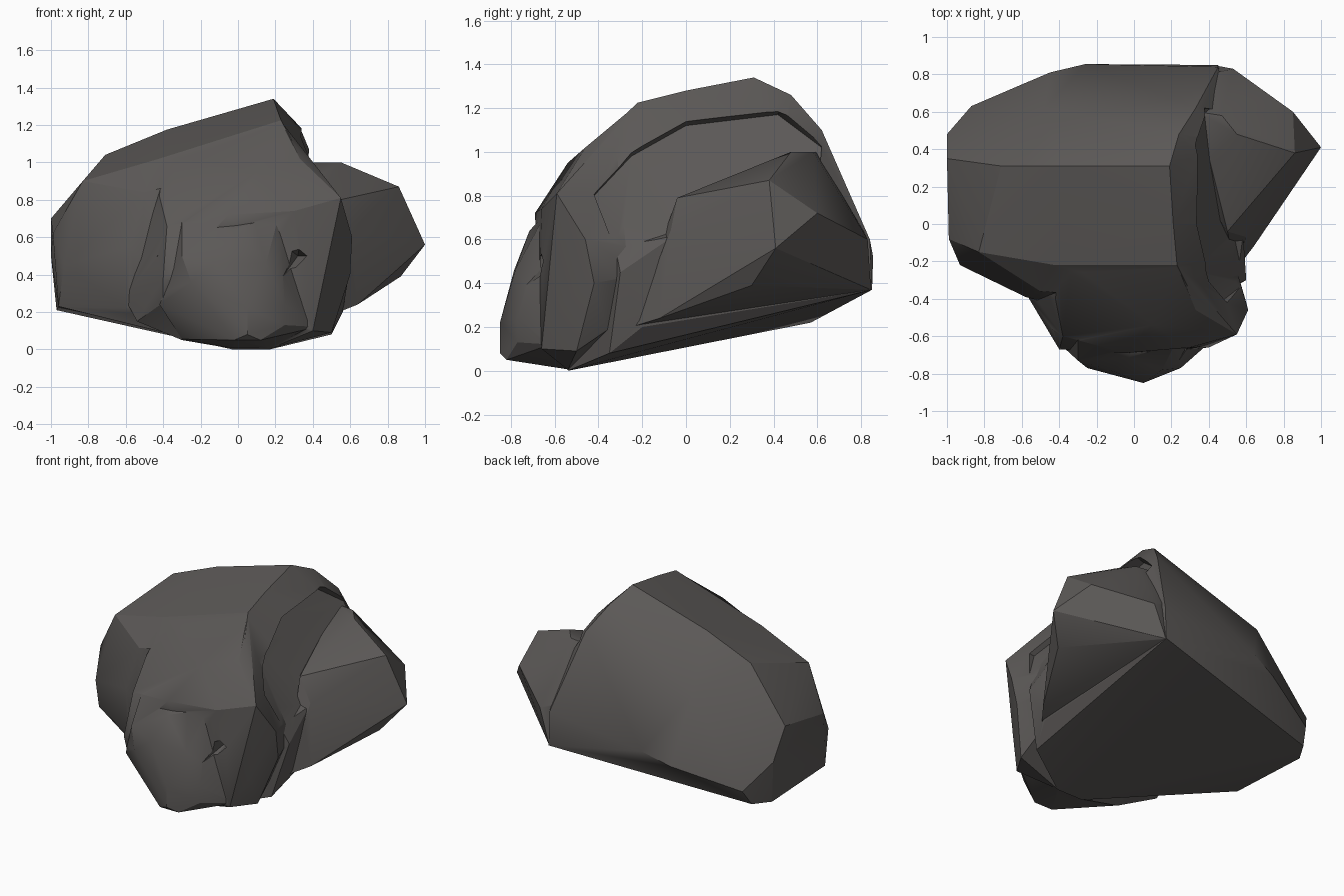
import bpy, bmesh, math

stone = bpy.data.materials.new("dark_grey_stone")
stone.diffuse_color = (0.105, 0.098, 0.094, 1)


def hull(name, pts):
    """Faceted chunk of stone: the convex hull of a few corner points."""
    bm = bmesh.new()
    for p in pts:
        bm.verts.new(p)
    bmesh.ops.convex_hull(bm, input=bm.verts)
    bmesh.ops.delete(bm, geom=[v for v in bm.verts if not v.link_faces], context='VERTS')
    bmesh.ops.recalc_face_normals(bm, faces=bm.faces)
    me = bpy.data.meshes.new(name)
    bm.to_mesh(me)
    bm.free()
    ob = bpy.data.objects.new(name, me)
    bpy.context.collection.objects.link(ob)
    me.materials.append(stone)
    return ob


def merge(target, other, op):
    """Apply a boolean and drop the helper object."""
    m = target.modifiers.new(op, 'BOOLEAN')
    m.operation, m.object, m.solver = op, other, 'EXACT'
    bpy.context.view_layer.objects.active = target
    bpy.ops.object.modifier_apply(modifier=m.name)
    bpy.data.objects.remove(other)


# main body: sloping ridge, rounded back, slanted underside
rock = hull("boulder", [
    (0.19, 0.31, 1.34), (-0.71, 0.31, 1.04), (0.21, 0.0, 1.28), (0.23, -0.22, 1.225),
    (-0.83, -0.15, 0.9), (-0.42, -0.22, 1.02), (-0.38, 0.31, 1.175), (0.33, -0.42, 1.04),
    (-0.5, -0.36, 0.84), (0.24, 0.48, 1.26), (0.33, 0.62, 1.1), (-0.48, 0.62, 0.88),
    (0.45, 0.84, 0.6), (-0.26, 0.855, 0.52), (-0.45, 0.81, 0.45), (0.45, 0.85, 0.37),
    (-0.87, 0.63, 0.32), (-1.0, 0.48, 0.5), (-1.0, 0.35, 0.7),
    (-0.99, -0.08, 0.62), (-0.93, -0.22, 0.45), (-0.96, -0.14, 0.23), (-0.97, 0.45, 0.21),
    (-0.9, 0.57, 0.22), (-0.55, 0.05, 0.125), (-0.03, -0.54, 0.0),
    (0.17, -0.54, 0.0), (0.5, -0.35, 0.08), (0.55, -0.04, 0.68), (0.55, 0.45, 0.96),
    (0.6, -0.3, 0.45), (0.56, -0.2, 0.2), (-0.6, -0.35, 0.22), (-0.58, -0.39, 0.55)])

# jutting front mass below the ridge
front = hull("front_mass", [
    (0.23, -0.22, 1.22), (-0.4, -0.22, 1.01), (0.33, -0.46, 1.02), (0.1, -0.54, 0.95),
    (-0.42, -0.4, 0.82), (0.55, -0.59, 0.81), (0.3, -0.66, 0.74), (-0.05, -0.69, 0.72),
    (-0.38, -0.6, 0.66), (0.61, -0.46, 0.6), (0.6, -0.42, 0.4), (0.5, -0.5, 0.09),
    (0.5, -0.58, 0.3), (0.3, -0.67, 0.25), (-0.4, -0.67, 0.38), (-0.54, -0.43, 0.15),
    (-0.3, -0.52, 0.05), (-0.03, -0.54, 0.004), (0.17, -0.54, 0.004), (0.45, 0.1, 0.5),
    (-0.4, 0.1, 0.5), (0.4, -0.66, 0.1), (-0.4, -0.63, 0.25), (-0.62, -0.3, 0.3)])
merge(rock, front, 'UNION')

# nose blending out of the front mass to the frontmost point
nose = hull("front_nose", [
    (-0.3, -0.62, 0.68), (0.22, -0.64, 0.72), (-0.03, -0.715, 0.64), (-0.3, -0.73, 0.5),
    (-0.12, -0.785, 0.46), (0.15, -0.78, 0.46), (0.05, -0.85, 0.22), (0.05, -0.85, 0.08),
    (-0.02, -0.82, 0.05), (0.12, -0.82, 0.05), (-0.25, -0.77, 0.36), (0.25, -0.77, 0.13),
    (0.25, -0.77, 0.24), (-0.42, -0.62, 0.24), (-0.3, -0.53, 0.055), (0.42, -0.62, 0.12),
    (0.17, -0.53, 0.005), (-0.03, -0.53, 0.005), (0.0, -0.4, 0.6)])
merge(rock, nose, 'UNION')

# step under the right rim, then the chipped hollows in the front
cuts = {
    "rim_step": [(0.27, 0.42, 1.17), (0.37, 0.62, 1.02), (0.255, 0.0, 1.12), (0.31, -0.25, 0.98),
                 (0.46, -0.42, 0.8), (0.5, 0.6, 0.8), (0.5, 0.3, 0.84), (0.53, -0.04, 0.64),
                 (0.59, -0.32, 0.55), (0.6, 0.62, 1.16), (0.6, 0.42, 1.25), (0.6, 0.0, 1.2),
                 (0.7, -0.25, 1.06), (0.8, -0.42, 0.84), (0.9, 0.2, 0.6)],
    "left_hollow": [(-0.43, -0.56, 0.5), (-0.46, -0.85, 0.58), (-0.36, -0.85, 0.5),
                    (-0.42, -0.85, 0.38), (-0.6, -0.85, 0.25), (-0.62, -0.55, 0.2)],
    "right_hollow": [(0.32, -0.56, 0.5), (0.22, -0.9, 0.58), (0.34, -0.9, 0.62),
                     (0.5, -0.9, 0.5), (0.16, -0.9, 0.28), (0.28, -0.9, 0.3)],
}
for name, pts in cuts.items():
    merge(rock, hull(name, pts), 'DIFFERENCE')

# angular lump leaning on the right side, its underside rising to the back
lump = hull("side_lump", [
    (0.55, 0.48, 1.0), (0.86, 0.38, 0.87), (1.0, 0.41, 0.56), (0.5, -0.04, 0.79),
    (0.6, -0.07, 0.64), (0.85, 0.6, 0.72), (0.53, 0.83, 0.6), (0.45, 0.845, 0.37),
    (0.87, 0.3, 0.39), (0.72, 0.03, 0.32), (0.64, -0.12, 0.24), (0.54, -0.25, 0.2),
    (0.47, 0.58, 1.0), (0.2, 0.4, 0.6), (0.4, 0.8, 0.66), (0.34, 0.6, 1.0)])
merge(rock, lump, 'UNION')

# soften only the gentle edges
bpy.ops.object.select_all(action='DESELECT')
rock.select_set(True)
bpy.context.view_layer.objects.active = rock
bpy.ops.object.shade_smooth_by_angle(angle=math.radians(28))
